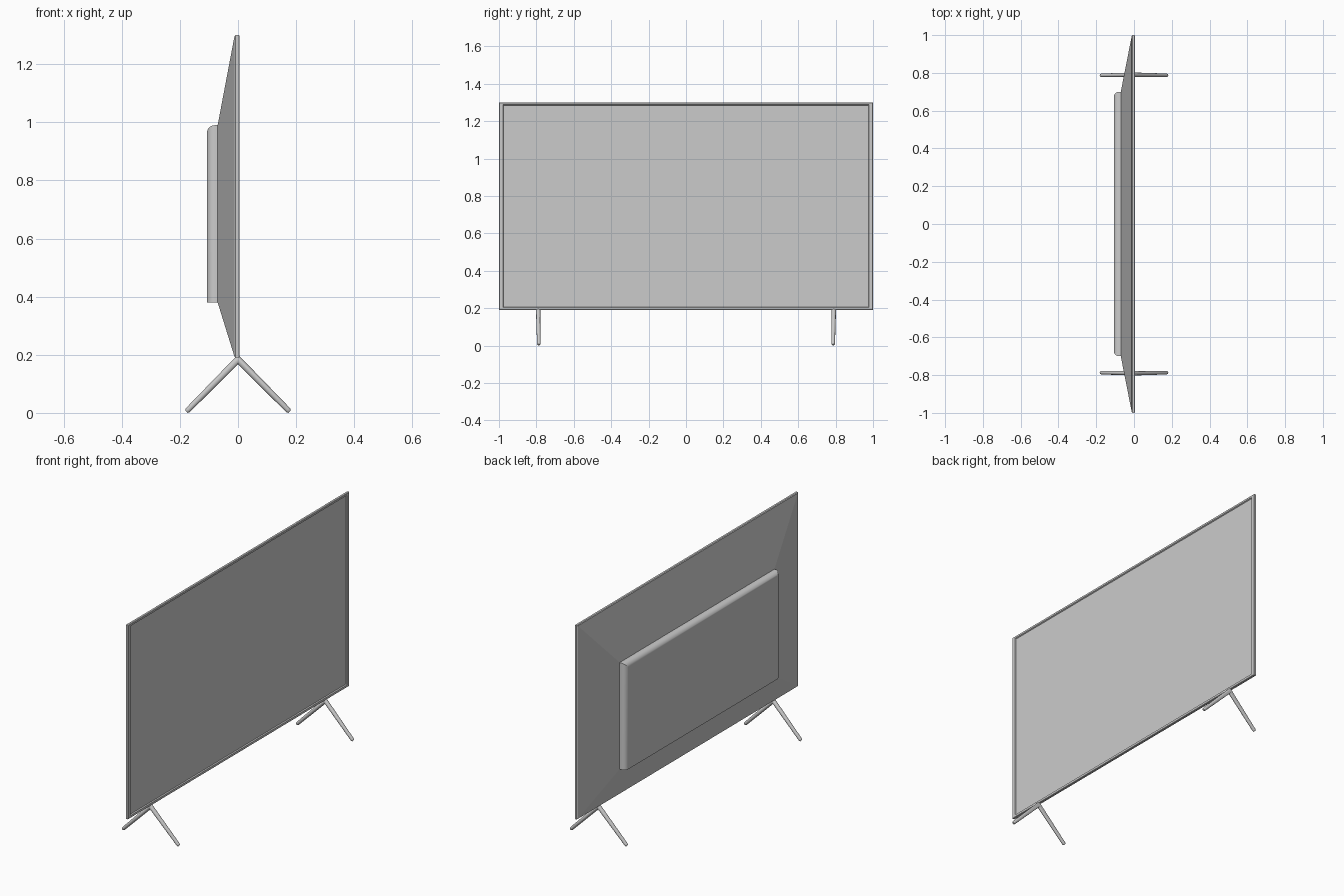
import bpy, bmesh, math

if "Cube" in bpy.data.objects:
    bpy.data.objects.remove(bpy.data.objects["Cube"])


def finish(bm, name, angle=30):
    bmesh.ops.recalc_face_normals(bm, faces=bm.faces)
    mesh = bpy.data.meshes.new(name)
    bm.to_mesh(mesh)
    bm.free()
    obj = bpy.data.objects.new(name, mesh)
    bpy.context.collection.objects.link(obj)
    bpy.ops.object.select_all(action='DESELECT')
    obj.select_set(True)
    bpy.context.view_layer.objects.active = obj
    bpy.ops.object.shade_smooth_by_angle(angle=math.radians(angle))
    return obj


def loft(name, rings, cap_start=True, cap_end=True, angle=30):
    """Skin a list of closed point rings."""
    bm = bmesh.new()
    loops = [[bm.verts.new(p) for p in ring] for ring in rings]
    for a, b in zip(loops, loops[1:]):
        for i in range(len(a)):
            j = (i + 1) % len(a)
            bm.faces.new((a[i], a[j], b[j], b[i]))
    if cap_start:
        bm.faces.new(loops[0])
    if cap_end:
        bm.faces.new(loops[-1])
    return finish(bm, name, angle)


def rect(x, half_y, z0, z1):
    return [(x, -half_y, z0), (x, half_y, z0), (x, half_y, z1), (x, -half_y, z1)]


# Tapered back shell
loft("back_shell", [rect(-0.07, 0.70, 0.38, 0.99),
                    rect(-0.012, 0.995, 0.193, 1.297)], cap_end=False, angle=5)

# Thin bezel frame with recessed opening
loft("bezel_frame", [rect(-0.002, 0.975, 0.208, 1.284),
                     rect(0.005, 0.979, 0.204, 1.288),
                     rect(0.005, 0.998, 0.192, 1.298),
                     rect(0.003, 1.0, 0.19, 1.30),
                     rect(-0.008, 1.0, 0.19, 1.30),
                     rect(-0.012, 0.995, 0.193, 1.297)],
     cap_start=False, cap_end=False)

# Display panel
loft("screen", [rect(-0.008, 0.976, 0.207, 1.285),
                rect(-0.001, 0.976, 0.207, 1.285)])

# Electronics housing, rounded along the top and both sides
bm = bmesh.new()
bmesh.ops.create_cube(bm, size=1)
for v in bm.verts:
    v.co.x = -0.107 if v.co.x < 0 else -0.065
    v.co.y *= 1.40
    v.co.z = 0.38 if v.co.z < 0 else 0.99
edges = [e for e in bm.edges
         if all(v.co.x < -0.1 for v in e.verts)
         and any(v.co.z > 0.9 for v in e.verts)]
bmesh.ops.bevel(bm, geom=edges, offset=0.027, segments=6, profile=0.5,
                affect='EDGES')
finish(bm, "rear_housing")


# Splayed legs: round tubes meeting in a mitred V under the frame
def leg_ring(x, y, z, r, nx, nz, n=20):
    return [(x + r * math.cos(a) * nx, y + r * math.sin(a), z + r * math.cos(a) * nz)
            for a in (2 * math.pi * i / n for i in range(n))]


S = math.sqrt(0.5)
half = [(0.171, 0.787, 0.011, 0.0095), (0.175, 0.787, 0.007, 0.0085),
        (0.1775, 0.787, 0.0042, 0.0058)]
for side, label in ((-1, "left"), (1, "right")):
    rings = [leg_ring(-x, side * y, z, r, -S, S) for x, y, z, r in reversed(half)]
    rings.append(leg_ring(0, side * 0.79, 0.184, 0.012, 0, 1 / S))
    rings += [leg_ring(x, side * y, z, r, S, S) for x, y, z, r in half]
    loft("leg_" + label, rings, angle=40)
